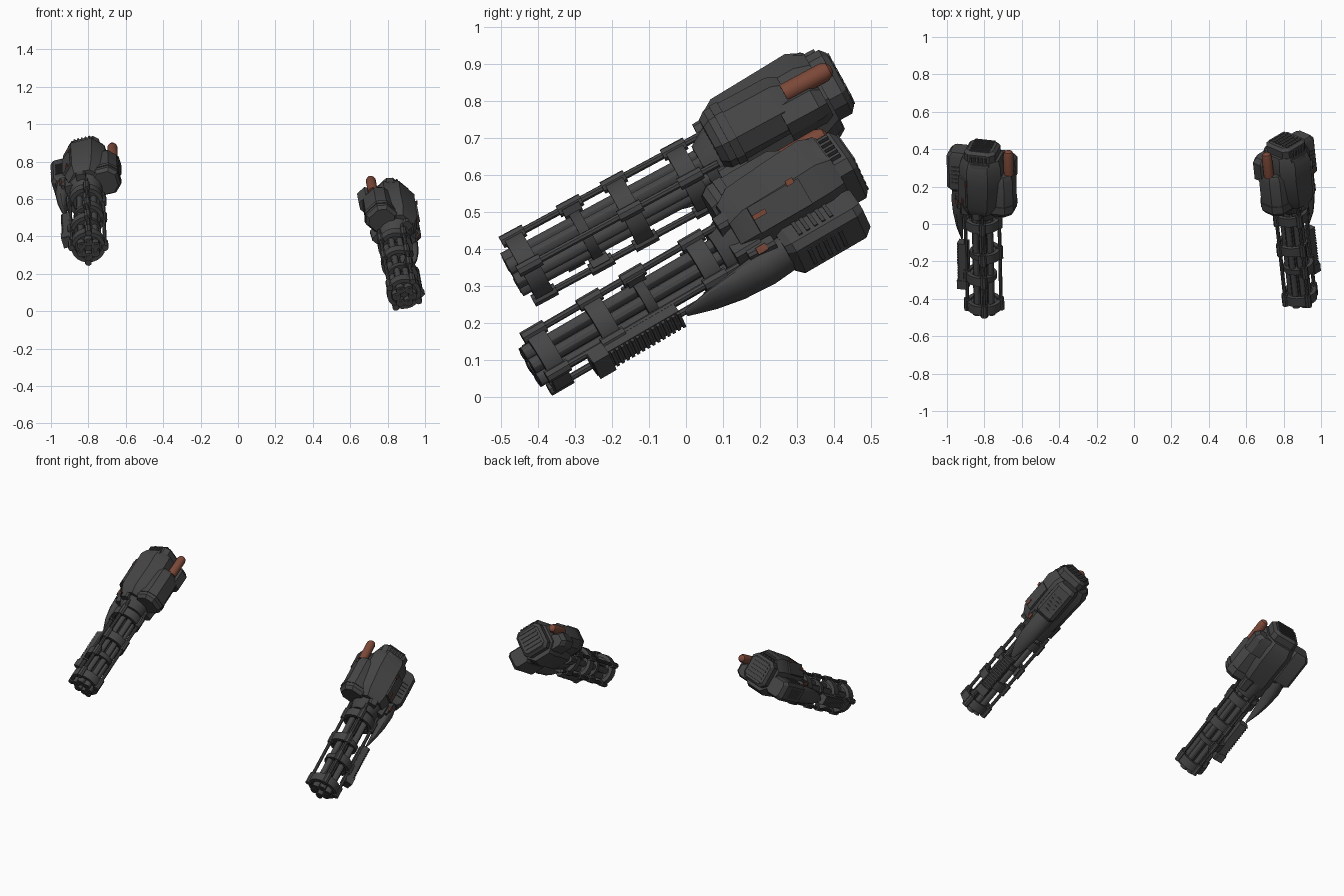
import bpy
import bmesh
from math import cos, sin, pi, radians
from mathutils import Vector, Matrix

cube = bpy.data.objects.get("Cube")
if cube:
    bpy.data.objects.remove(cube, do_unlink=True)


def material(name, color):
    m = bpy.data.materials.new(name)
    m.use_nodes = True
    m.diffuse_color = (*color, 1)
    bsdf = next(n for n in m.node_tree.nodes if n.type == "BSDF_PRINCIPLED")
    bsdf.inputs["Base Color"].default_value = (*color, 1)
    return m


STEEL = material("gunmetal", (0.06, 0.06, 0.06))
DARK = material("dark steel", (0.05, 0.05, 0.05))
RUST = material("rust red", (0.2, 0.065, 0.04))
made = []


class Gun:
    """Gun frame: y runs muzzle to rear, +x is the inner side, z is up."""

    def __init__(self, name, muzzle, axis, inner, roll):
        self.name = name
        d = Vector(axis).normalized()
        x = Vector((inner, 0, 0))
        x = (x - d * x.dot(d)).normalized()
        u = x.cross(d) * inner
        a = radians(roll)
        rx, rz = x * cos(a) + u * sin(a), u * cos(a) - x * sin(a)
        self.matrix = Matrix((rx, d, rz)).transposed().to_4x4()
        self.matrix.translation = Vector(muzzle)

    def finish(self, bm, part, mat):
        bmesh.ops.transform(bm, matrix=self.matrix, verts=bm.verts)
        bmesh.ops.recalc_face_normals(bm, faces=bm.faces)
        mesh = bpy.data.meshes.new(part)
        bm.to_mesh(mesh)
        bm.free()
        mesh.materials.append(mat)
        ob = bpy.data.objects.new(self.name + "_" + part, mesh)
        bpy.context.scene.collection.objects.link(ob)
        made.append(ob)

    def loft(self, part, sections, mat=STEEL, corner=0.35, sides=0, spots=((0, 0),)):
        """Join cross-sections (y, x, z, half width, half height), repeated at spots."""
        c = 1 - corner
        if sides:
            ring = [(cos(2 * pi * i / sides), sin(2 * pi * i / sides)) for i in range(sides)]
        else:
            ring = [(1, -c), (1, c), (c, 1), (-c, 1), (-1, c), (-1, -c), (-c, -1), (c, -1)]
        bm = bmesh.new()
        for sx, sz in spots:
            loops = [[bm.verts.new((x + sx + p * hx, y, z + sz + q * hz)) for p, q in ring]
                     for y, x, z, hx, hz in sections]
            n = len(ring)
            for a, b in zip(loops, loops[1:]):
                for i in range(n):
                    bm.faces.new((a[i], a[(i + 1) % n], b[(i + 1) % n], b[i]))
            bm.faces.new(loops[0])
            bm.faces.new(loops[-1])
        self.finish(bm, part, mat)

    def tube(self, part, y0, y1, r, spots=((0, 0),), mat=STEEL, sides=12):
        self.loft(part, [(y0, 0, 0, r, r), (y1, 0, 0, r, r)], mat, sides=sides, spots=spots)

    def hoop(self, part, y0, y1, inner, outer, start=0, sweep=360, steps=20):
        """Band around the barrel axis, closed or as an arc."""
        bm = bmesh.new()
        prof = [(inner, y0), (outer, y0), (outer, y1), (inner, y1)]
        rows = []
        for i in range(steps + 1):
            a = radians(start + sweep * i / steps)
            rows.append([bm.verts.new((r * cos(a), y, r * sin(a))) for r, y in prof])
        for a, b in zip(rows, rows[1:]):
            for j in range(4):
                k = (j + 1) % 4
                bm.faces.new((a[j], a[k], b[k], b[j]))
        if sweep < 360:
            bm.faces.new(rows[0])
            bm.faces.new(rows[-1])
        bmesh.ops.remove_doubles(bm, verts=bm.verts, dist=0.0001)
        self.finish(bm, part, STEEL)

    def boxes(self, part, items, mat=STEEL, turn=0):
        """Boxes given as (centre, size), turned about the gun axis."""
        bm = bmesh.new()
        for pos, size in items:
            m = (Matrix.Translation(pos) @ Matrix.Rotation(radians(turn), 4, "Y")
                 @ Matrix.Diagonal((*size, 1)))
            bmesh.ops.create_cube(bm, size=1, matrix=m)
        self.finish(bm, part, mat)


def circle(n, r, start=0):
    return [(r * cos(radians(start + 360 * i / n)), r * sin(radians(start + 360 * i / n)))
            for i in range(n)]


def build(g):
    # Rotary barrel cluster
    barrels = circle(6, 0.044, 15)
    g.tube("barrels", 0.0, 0.62, 0.019, barrels)
    g.tube("muzzles", -0.012, 0.05, 0.023, barrels)
    g.tube("muzzle_bores", -0.014, 0.0, 0.012, barrels, DARK)
    g.tube("centre_shaft", 0.02, 0.62, 0.024, mat=DARK)

    # Hoops at both ends, staggered half hoops between, outer rods and clamps
    rods = circle(4, 0.09, 75)
    bands = (("front", 0.04, 0, 360, rods), ("outer", 0.215, 60, 210, rods[:3]),
             ("inner", 0.35, 240, 210, rods[2:] + rods[:1]), ("rear", 0.535, 0, 360, rods))
    for name, y, start, sweep, spots in bands:
        g.hoop(name + "_hoop", y - 0.026, y + 0.026, 0.07, 0.092, start, sweep)
        g.tube(name + "_bearing_plate", y - 0.015, y + 0.015, 0.072, mat=DARK, sides=20)
        g.tube(name + "_rod_clamps", y - 0.035, y + 0.035, 0.018, spots, sides=8)
    g.tube("outer_rods", 0.01, 0.62, 0.010, rods, sides=8)

    # Toothed rail on the outer side
    g.boxes("side_rail", [((-0.105, 0.265, 0), (0.045, 0.275, 0.06)),
                          ((-0.118, 0.155, 0), (0.045, 0.05, 0.066))])
    g.boxes("rail_teeth", [((-0.131, 0.19 + 0.016 * i, 0), (0.012, 0.009, 0.055))
                           for i in range(14)])

    # Neck and receiver
    g.loft("neck", [(0.58, 0, 0, 0.075, 0.075), (0.62, 0, 0.01, 0.09, 0.09),
                    (0.7, 0.01, 0.03, 0.1, 0.11)], sides=16)
    g.loft("receiver", [(0.64, 0.01, 0.03, 0.085, 0.095), (0.685, 0.015, 0.035, 0.105, 0.115),
                        (0.83, 0.02, 0.035, 0.115, 0.12), (0.92, 0.02, 0.035, 0.115, 0.125),
                        (0.965, 0.02, 0.035, 0.1, 0.105)], corner=0.5)
    g.loft("rear_plate", [(0.94, 0.02, 0.04, 0.085, 0.085), (1.005, 0.02, 0.04, 0.085, 0.085),
                          (1.02, 0.02, 0.04, 0.07, 0.07)], corner=0.3)
    g.loft("top_cover", [(0.69, 0.025, 0.12, 0.045, 0.015), (0.76, 0.025, 0.13, 0.055, 0.018),
                         (0.9, 0.025, 0.137, 0.06, 0.022), (0.96, 0.025, 0.128, 0.055, 0.02)])
    g.boxes("rear_cooling_fins", [((0.02, 1.01, -0.02 + 0.024 * i), (0.11, 0.03, 0.011))
                                  for i in range(6)])
    g.boxes("top_cooling_fins", [((0.02 + 0.02 * i, 0.965, 0.12), (0.009, 0.06, 0.035))
                                 for i in range(-2, 3)])
    g.loft("front_bosses", [(0.61, 0, 0, 0.026, 0.026), (0.69, 0, 0, 0.03, 0.03)],
           spots=((-0.075, 0.05), (0.0, 0.1), (0.06, -0.06)))

    # Raised panel and painted marks on the slanted upper face
    g.boxes("cheek_panel", [((-0.067, 0.78, 0.123), (0.08, 0.16, 0.02))], turn=-45)
    g.boxes("painted_marks", [((-0.07, 0.72, 0.136), (0.014, 0.04, 0.006)),
                              ((-0.045, 0.835, 0.161), (0.016, 0.022, 0.006))], RUST, turn=-45)
    g.loft("latch", [(0.64, -0.1, 0.05, 0.02, 0.02), (0.72, -0.11, 0.05, 0.02, 0.025)])
    g.boxes("latch_mark", [((-0.121, 0.68, 0.069), (0.02, 0.03, 0.008))], RUST, turn=-45)

    # Curved blade guard below the outer side
    g.loft("blade_guard", [(0.42, -0.115, -0.005, 0.004, 0.012), (0.5, -0.125, 0, 0.016, 0.037),
                           (0.58, -0.128, 0, 0.03, 0.05), (0.67, -0.122, 0, 0.045, 0.055),
                           (0.76, -0.11, 0, 0.047, 0.055)], sides=16)

    # Outer magazine block with vents
    g.loft("magazine_block", [(0.735, -0.112, 0.005, 0.045, 0.05),
                              (0.755, -0.117, 0.005, 0.06, 0.062),
                              (0.945, -0.117, 0.005, 0.06, 0.062),
                              (0.97, -0.112, 0.005, 0.045, 0.05)], corner=0.3)
    slats = range(5)
    g.boxes("block_side_vents", [((-0.178, 0.79 + 0.024 * i, 0.005), (0.006, 0.011, 0.06))
                                 for i in slats], DARK)
    g.boxes("block_top_vents", [((-0.117, 0.79 + 0.024 * i, 0.068), (0.06, 0.011, 0.006))
                                for i in slats], DARK)

    # Inner drum with low end cap, and the rust pipe leaving its rear
    g.loft("drum", [(0.63, 0.115, 0.028, 0.062, 0.066), (0.65, 0.115, 0.028, 0.076, 0.08),
                    (0.84, 0.115, 0.028, 0.076, 0.08), (0.87, 0.115, 0.028, 0.062, 0.066)],
           corner=0.5)
    g.loft("drum_end_cap", [(0.83, 0.115, -0.02, 0.074, 0.05), (0.93, 0.115, -0.02, 0.074, 0.05),
                            (0.955, 0.11, -0.02, 0.058, 0.038)], corner=0.45)
    g.loft("drum_band", [(0.67, 0.115, 0.028, 0.08, 0.084), (0.695, 0.115, 0.028, 0.08, 0.084)],
           corner=0.5)
    g.loft("rust_pipe", [(0.865, 0.164, 0.04, 0.027, 0.027), (0.985, 0.164, 0.04, 0.027, 0.027),
                         (1.002, 0.164, 0.04, 0.021, 0.021), (1.01, 0.164, 0.04, 0.009, 0.009)],
           RUST, sides=16)


build(Gun("right_gun", (-0.8, -0.46, 0.335), (-0.02, 0.88, 0.475), 1, 15))
build(Gun("left_gun", (0.89, -0.41, 0.085), (-0.095, 0.87, 0.505), -1, 45))

# Smooth the round parts, keep hard edges
bpy.ops.object.select_all(action="DESELECT")
for ob in made:
    ob.select_set(True)
bpy.context.view_layer.objects.active = made[0]
bpy.ops.object.shade_smooth_by_angle(angle=radians(30))
